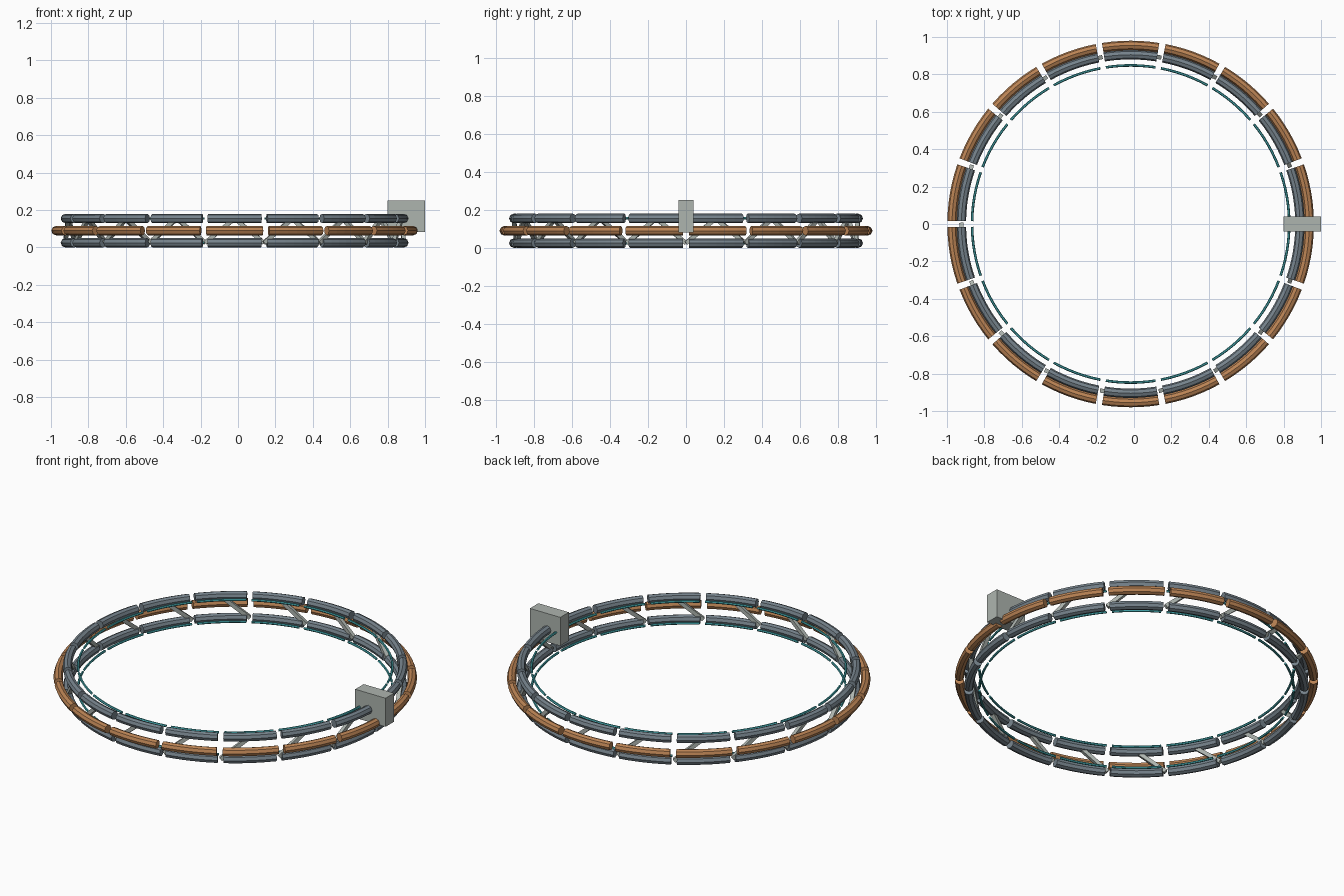
import bpy
import bmesh
from math import sin, cos, pi, radians
from mathutils import Vector, Matrix

cube = bpy.data.objects.get("Cube")
if cube:
    bpy.data.objects.remove(cube, do_unlink=True)

SEGMENTS = 18
STEP = 360 / SEGMENTS
GAP = 2.0
CENTRE_X = -0.018
LOW_Z, MID_Z, HIGH_Z = 0.025, 0.09, 0.155
RAIL_R = 0.905


def material(name, color):
    mat = bpy.data.materials.new(name)
    mat.use_nodes = True
    mat.diffuse_color = (*color, 1)
    bsdf = next(n for n in mat.node_tree.nodes if n.type == 'BSDF_PRINCIPLED')
    bsdf.inputs["Base Color"].default_value = (*color, 1)
    return mat


copper = material("copper", (0.50, 0.23, 0.09))
steel = material("blue grey steel", (0.18, 0.225, 0.26))
pale = material("pale grey", (0.42, 0.46, 0.43))
teal = material("teal", (0.06, 0.40, 0.43))


def finish(name, bm, mat):
    bmesh.ops.recalc_face_normals(bm, faces=bm.faces)
    mesh = bpy.data.meshes.new(name)
    bm.to_mesh(mesh)
    bm.free()
    mesh.materials.append(mat)
    obj = bpy.data.objects.new(name, mesh)
    bpy.context.collection.objects.link(obj)
    return obj


def polar(radius, degrees, z):
    a = radians(degrees)
    return Vector((CENTRE_X + radius * cos(a), radius * sin(a), z))


def segmented_ring(name, radius, z, thickness, sides, mat, cuts=6):
    """Circle of short capped tube arcs with gaps between them."""
    bm = bmesh.new()
    for k in range(SEGMENTS):
        start = k * STEP + GAP / 2
        loops = []
        for i in range(cuts + 1):
            ang = start + (STEP - GAP) * i / cuts
            loops.append([bm.verts.new(polar(
                radius + thickness * cos(2 * pi * s / sides), ang,
                z + thickness * sin(2 * pi * s / sides))) for s in range(sides)])
        for a, b in zip(loops, loops[1:]):
            for s in range(sides):
                t = (s + 1) % sides
                bm.faces.new((a[s], a[t], b[t], b[s]))
        bm.faces.new(loops[0])
        bm.faces.new(loops[-1])
    return finish(name, bm, mat)


def box(bm, size, matrix):
    bmesh.ops.create_cube(bm, size=1, matrix=matrix @ Matrix.Diagonal((*size, 1)))


# Outer band, and the upper and lower rails with their thin inner strips
segmented_ring("outer_band", 0.955, MID_Z, 0.025, 8, copper)
for label, z in (("lower", LOW_Z), ("upper", HIGH_Z)):
    segmented_ring(label + "_rail", RAIL_R, z, 0.025, 8, steel)
    segmented_ring(label + "_inner_strip", 0.848, z, 0.007, 6, teal)

# Diagonal struts from each lower gap to the middle of the upper segment
bm = bmesh.new()
for k in range(SEGMENTS):
    foot = polar(RAIL_R, k * STEP, LOW_Z)
    head = polar(RAIL_R, (k + 0.5) * STEP, HIGH_Z)
    along = (head - foot).normalized()
    radial = polar(1, (k + 0.25) * STEP, 0) - Vector((CENTRE_X, 0, 0))
    side = along.cross(radial).normalized()
    rot = Matrix((side.cross(along), side, along)).transposed().to_4x4()
    box(bm, (0.022, 0.022, (head - foot).length),
        Matrix.Translation((foot + head) / 2) @ rot)
finish("diagonal_struts", bm, pale)

# Control block on the model's left
bm = bmesh.new()
box(bm, (0.2, 0.08, 0.17), Matrix.Translation((0.9, 0, 0.167)))
finish("control_block", bm, pale)
